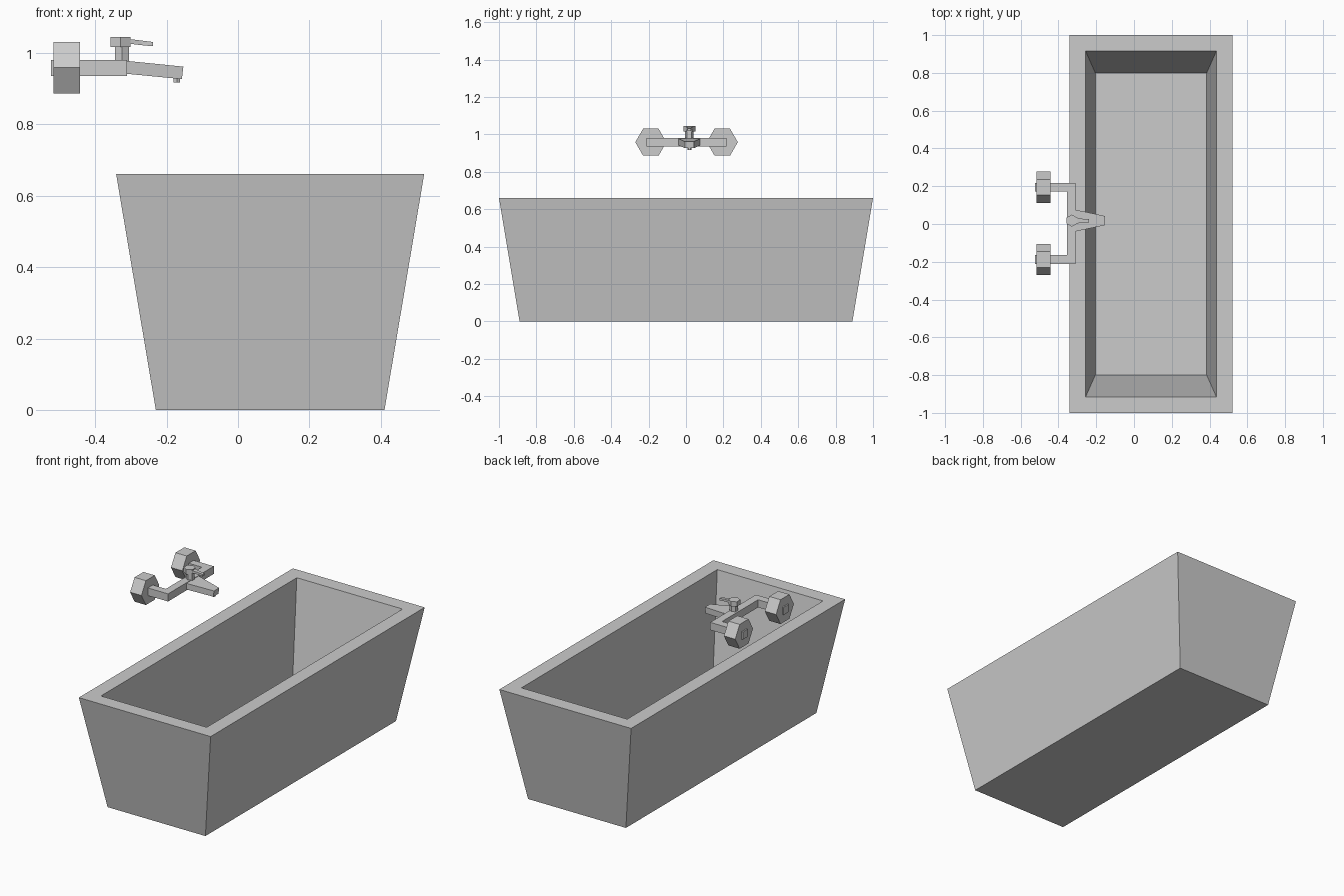
import bpy, bmesh, math
from mathutils import Vector

if "Cube" in bpy.data.objects:
    bpy.data.objects.remove(bpy.data.objects["Cube"])


def loft(name, rings):
    """Skin a list of equal-length point loops and cap both ends."""
    bm = bmesh.new()
    loops = [[bm.verts.new(p) for p in ring] for ring in rings]
    n = len(loops[0])
    for a, b in zip(loops, loops[1:]):
        for i in range(n):
            j = (i + 1) % n
            bm.faces.new((a[i], a[j], b[j], b[i]))
    bm.faces.new(loops[0])
    bm.faces.new(loops[-1])
    bmesh.ops.recalc_face_normals(bm, faces=bm.faces)
    mesh = bpy.data.meshes.new(name)
    bm.to_mesh(mesh)
    bm.free()
    obj = bpy.data.objects.new(name, mesh)
    bpy.context.collection.objects.link(obj)
    return obj


def rect_z(cx, cy, hx, hy, z):
    """Horizontal rectangle."""
    return [(cx + sx * hx, cy + sy * hy, z)
            for sx, sy in ((-1, -1), (1, -1), (1, 1), (-1, 1))]


def rect_x(x, cy, hy, z0, z1):
    """Upright rectangle facing along x."""
    return [(x, cy - hy, z0), (x, cy + hy, z0), (x, cy + hy, z1), (x, cy - hy, z1)]


def hexagon(r):
    return [(r * math.cos(i * math.pi / 3), r * math.sin(i * math.pi / 3)) for i in range(6)]


def hex_z(cx, cy, r, z):
    return [(cx + b, cy + a, z) for a, b in hexagon(r)]


def hex_x(x, cy, cz, r):
    return [(x, cy + a, cz + b) for a, b in hexagon(r)]


# Tapered tub with hollow basin
tx = 0.09
loft("bathtub", [
    rect_z(tx, 0, 0.32, 0.89, 0),
    rect_z(tx, 0, 0.431, 1.0, 0.66),
    rect_z(tx, 0, 0.346, 0.915, 0.66),
    rect_z(tx, 0, 0.295, 0.80, 0.06),
])

# U-shaped supply pipe
c = 0.003
back, inner, front = -0.524, -0.356, -0.310
o, w = 0.214, 0.168
profile = [(back, o), (front, o), (front, -o), (back, -o),
           (back, -w), (inner, -w), (inner, w), (back, w)]
loft("tap_pipe", [[(x, c + y, z) for x, y in profile] for z in (0.935, 0.98)])

# Hexagonal wall flanges
for side, label in ((-1, "right"), (1, "left")):
    y = c + side * 0.191
    loft("wall_flange_" + label, [hex_x(-0.516, y, 0.958, 0.083),
                                  hex_x(-0.442, y, 0.958, 0.083)])

# Tapering, drooping spout and its outlet
s = 0.018
loft("spout", [rect_x(-0.312, s, 0.058, 0.941, 0.977),
               [(-0.157, s - 0.024, 0.926), (-0.157, s + 0.024, 0.926),
                (-0.153, s + 0.024, 0.961), (-0.153, s - 0.024, 0.961)]])
loft("spout_outlet", [hex_z(-0.171, s, 0.0105, 0.917), hex_z(-0.171, s, 0.0105, 0.94)])

# Mixer stem, cap and lever
loft("mixer_stem", [hex_z(-0.325, s, 0.023, 0.975), hex_z(-0.325, s, 0.023, 1.018)])
loft("mixer_cap", [hex_z(-0.329, s, 0.032, 1.016), hex_z(-0.329, s, 0.032, 1.044)])
loft("mixer_lever", [rect_x(-0.303, s, 0.016, 1.025, 1.038),
                     rect_x(-0.270, s, 0.009, 1.021, 1.034),
                     rect_x(-0.238, s, 0.009, 1.018, 1.030)])
